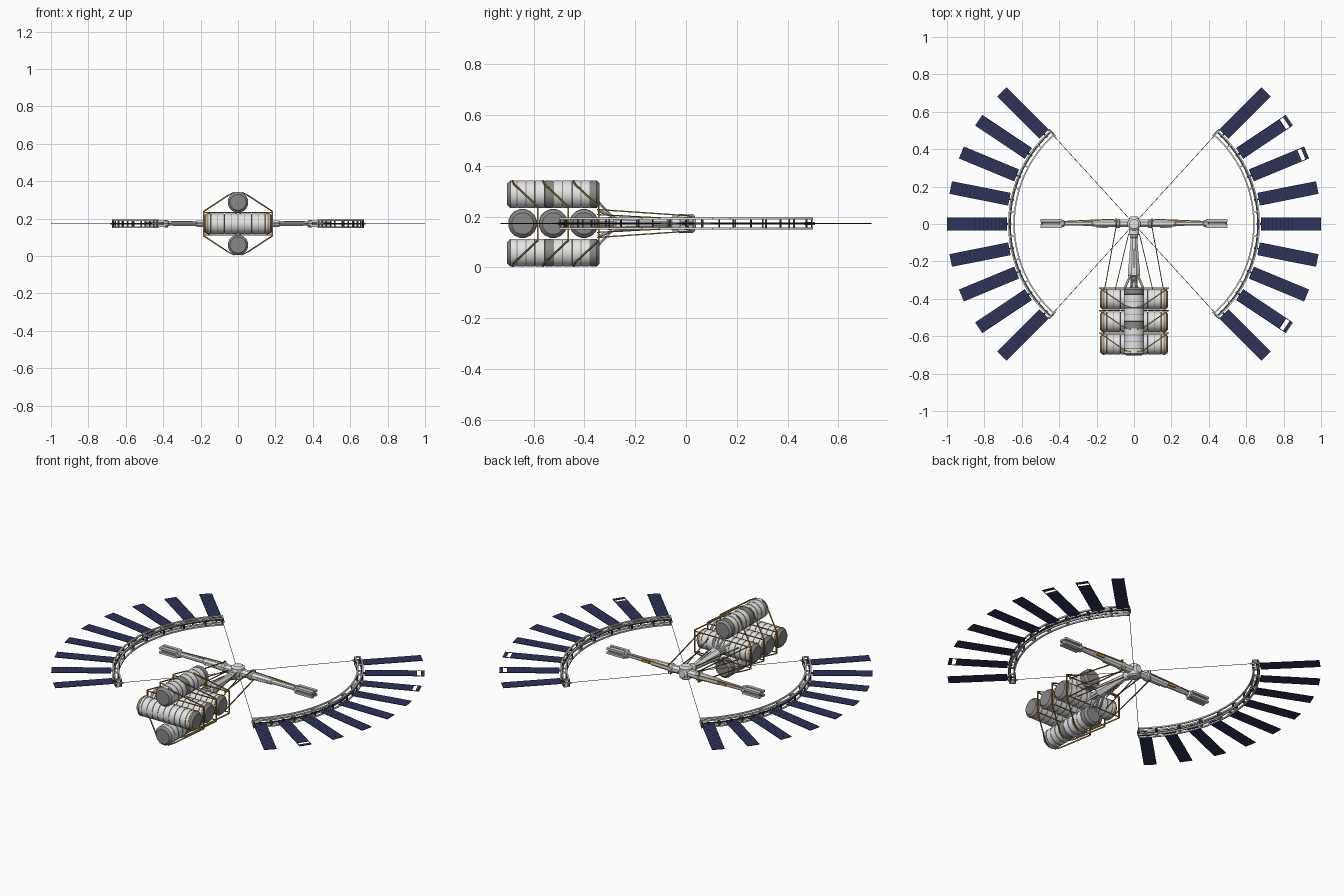
import bpy, bmesh, math
from mathutils import Matrix, Vector

if "Cube" in bpy.data.objects:
    bpy.data.objects.remove(bpy.data.objects["Cube"])

ZC = 0.173                       # height of the main plane
COLOURS = {
    "white_hull": (0.78, 0.78, 0.78), "light_grey": (0.62, 0.62, 0.62),
    "mid_grey": (0.25, 0.25, 0.25), "dark_grey": (0.06, 0.06, 0.06),
    "gold_strap": (0.50, 0.28, 0.05), "bronze_rod": (0.36, 0.22, 0.06),
    "panel_navy": (0.028, 0.035, 0.105), "panel_line": (0.012, 0.014, 0.035),
}
MATS = []
for name, c in COLOURS.items():
    m = bpy.data.materials.new(name)
    m.diffuse_color = (*c, 1)
    m.use_nodes = True
    m.node_tree.nodes["Principled BSDF"].inputs["Base Color"].default_value = m.diffuse_color
    MATS.append(m)
WHITE, LIGHT, MID, DARK, GOLD, BRONZE, NAVY, LINE = range(8)


def finish(name, bm):
    me = bpy.data.meshes.new(name)
    for m in MATS:
        me.materials.append(m)
    bmesh.ops.recalc_face_normals(bm, faces=bm.faces)
    for f in bm.faces:
        f.smooth = True
    bm.to_mesh(me)
    bm.free()
    me.set_sharp_from_angle(angle=math.radians(30))
    ob = bpy.data.objects.new(name, me)
    bpy.context.collection.objects.link(ob)
    return ob


def paint(verts, mi):
    for f in {f for v in verts for f in v.link_faces}:
        f.material_index = mi


def box(bm, size, loc, mi, base=Matrix()):
    mat = base @ Matrix.Translation(loc) @ Matrix.Diagonal((*size, 1))
    paint(bmesh.ops.create_cube(bm, size=1, matrix=mat)["verts"], mi)


def rod(bm, a, b, r, mi, n=6):
    a, b = Vector(a), Vector(b)
    d = b - a
    mat = (Matrix.Translation((a + b) / 2)
           @ d.to_track_quat('Z', 'Y').to_matrix().to_4x4() @ Matrix.Rotation(math.pi / n, 4, 'Z'))
    res = bmesh.ops.create_cone(bm, cap_ends=True, segments=n, radius1=r,
                                radius2=r, depth=d.length, matrix=mat)
    paint(res["verts"], mi)


def path(bm, pts, r, mi, n=6):
    for a, b in zip(pts, pts[1:]):
        rod(bm, a, b, r, mi, n)


def lathe(bm, prof, base, n=16):
    """prof: (distance along local z, radius, colour of the band that follows)"""
    rings = []
    for t, r, _ in prof:
        rings.append([bm.verts.new(base @ Vector((r * math.cos((i + .5) * math.tau / n),
                                                  r * math.sin((i + .5) * math.tau / n), t)))
                      for i in range(n)])
    for k in range(len(rings) - 1):
        for i in range(n):
            j = (i + 1) % n
            f = bm.faces.new((rings[k][i], rings[k][j], rings[k + 1][j], rings[k + 1][i]))
            f.material_index = prof[k][2]
    for ring, mi in ((rings[0], prof[0][2]), (rings[-1], prof[-1][2])):
        bm.faces.new(ring).material_index = mi


def polar(r, deg, z=0.0):
    a = math.radians(deg)
    return Vector((r * math.cos(a), r * math.sin(a), ZC + z))


# ---- tanks: ribbed drums with chamfered ends, optional grey sections
def tank(name, base, grey_bands=(), straps=()):
    L, R = 0.182, 0.0555
    colour = lambda t: MID if any(a <= t <= b for a, b in grey_bands) else WHITE
    prof = [(-L, 0.043, MID), (-L + 0.012, R, colour(-L + 0.013))]
    for i in range(9):
        t = -0.144 + i * 0.036
        prof += [(t - 0.002, R, MID), (t - 0.0015, R - 0.002, MID),
                 (t + 0.0015, R - 0.002, MID), (t + 0.002, R, colour(t + 0.01))]
    prof += [(L - 0.012, R, MID), (L, 0.043, MID)]
    bm = bmesh.new()
    lathe(bm, prof, base)
    for s in straps:
        lathe(bm, [(s - 0.003, R - 0.002, GOLD), (s - 0.003, R + 0.002, GOLD),
                   (s + 0.003, R + 0.002, GOLD), (s + 0.003, R - 0.002, GOLD)], base)
    finish(name, bm)


along_y = Matrix.Rotation(-math.pi / 2, 4, 'X')
along_x = Matrix.Rotation(math.pi / 2, 4, 'Y')
for nm, dz in (("upper_tank", 0.1145), ("lower_tank", -0.1145)):
    tank(nm, Matrix.Translation((0, -0.5215, ZC + dz)) @ along_y, [(-0.028, 0.0), (0.14, 0.19)])
ROWS = (-0.643, -0.5225, -0.402)
for k, y in enumerate(ROWS):
    tank(f"cross_tank_{k + 1}", Matrix.Translation((0, y, ZC)) @ along_x, (), (-0.162, 0.162))

# ---- rods caging the tanks
bm = bmesh.new()
for y in (-0.583, -0.463, -0.343):
    for s in (-1, 1):
        pts = [(s * 0.02, y - 0.1, ZC + 0.168), (s * 0.05, y - 0.092, ZC + 0.153),
               (s * 0.183, y, ZC + 0.066)]
        low = [(x, yy, 2 * ZC - z) for x, yy, z in reversed(pts)]
        path(bm, pts + low, 0.0042, BRONZE, 4)
    for sz in (-1, 1):
        rod(bm, (-0.183, y, ZC + sz * 0.06), (0.183, y, ZC + sz * 0.06), 0.0035, GOLD, 4)
finish("tank_cage", bm)

# ---- spine from hub to tanks
bm = bmesh.new()
lathe(bm, [(0.03, 0.024, WHITE), (0.07, 0.024, WHITE), (0.075, 0.019, WHITE), (0.20, 0.029, WHITE),
           (0.255, 0.036, WHITE), (0.275, 0.036, LIGHT), (0.285, 0.02, LIGHT), (0.345, 0.02, LIGHT)],
      Matrix.Translation((0, 0, ZC)) @ Matrix.Rotation(math.pi / 2, 4, 'X'), 8)
for sz in (-1, 1):      # dark service slots and gold fittings
    rod(bm, (0, -0.13, ZC + sz * 0.0205), (0, -0.235, ZC + sz * 0.030), 0.003, DARK, 4)
    box(bm, (0.03, 0.026, 0.008), (0, -0.295, ZC + sz * 0.021), GOLD)
    for sx in (-1, 1):
        rod(bm, (sx * 0.018, -0.27, ZC + sz * 0.022), (sx * 0.05, -0.345, ZC + sz * 0.05), 0.006, WHITE)
        rod(bm, (0, -0.28, ZC + sz * 0.015), (sx * 0.02, -0.345, ZC + sz * 0.085), 0.005, LIGHT)
finish("spine", bm)

# ---- stay rods between the arms and the tanks
bm = bmesh.new()
for sx in (-1, 1):
    for sz in (-1, 1):
        rod(bm, (sx * 0.09, 0.018, ZC + sz * 0.03), (sx * 0.157, -0.35, ZC + sz * 0.055), 0.0035, BRONZE, 4)
        rod(bm, (sx * 0.028, -0.05, ZC + sz * 0.02), (sx * 0.10, -0.35, ZC + sz * 0.035), 0.003, BRONZE, 4)
    rod(bm, (sx * 0.10, 0.018, ZC - 0.03), (sx * 0.10, 0.018, ZC + 0.03), 0.004, GOLD)
finish("stay_rods", bm)

# ---- hub
bm = bmesh.new()
lathe(bm, [(-0.038, 0.026, LIGHT), (-0.030, 0.036, WHITE), (0.030, 0.036, WHITE), (0.038, 0.026, WHITE)],
      Matrix.Translation((0, 0, ZC)), 12)
lathe(bm, [(-0.04, 0.02, WHITE), (-0.03, 0.028, WHITE), (0.055, 0.028, LIGHT), (0.06, 0.022, LIGHT)],
      Matrix.Translation((0, 0, ZC)) @ Matrix.Rotation(math.pi / 2, 4, 'X'), 12)
finish("hub", bm)

# ---- side arms with end modules
for side, s in (("left", -1), ("right", 1)):
    bm = bmesh.new()
    lathe(bm, [(0.02, 0.022, WHITE), (0.075, 0.022, WHITE), (0.08, 0.027, LIGHT), (0.095, 0.027, WHITE),
               (0.10, 0.021, WHITE), (0.22, 0.018, WHITE), (0.225, 0.014, WHITE), (0.37, 0.012, WHITE),
               (0.375, 0.021, LIGHT), (0.395, 0.021, MID), (0.397, 0.016, MID), (0.49, 0.016, MID),
               (0.497, 0.010, MID)],
          Matrix.Translation((0, 0.003, ZC)) @ Matrix.Rotation(s * math.pi / 2, 4, 'Y'), 8)
    for sy in (-1, 1):
        for sz in (-1, 1):     # module bars
            box(bm, (0.115, 0.018, 0.012), (s * 0.4425, 0.003 + sy * 0.0155, ZC + sz * 0.012), LIGHT)
    path(bm, [(s * 0.09, 0.026, ZC + 0.012), (s * 0.22, 0.021, ZC + 0.012), (s * 0.375, 0.014, ZC + 0.01)],
         0.0035, GOLD, 4)
    box(bm, (0.05, 0.008, 0.014), (s * 0.25, 0.018, ZC), GOLD)
    box(bm, (0.06, 0.008, 0.014), (s * 0.17, -0.018, ZC), WHITE)
    finish(side + "_arm", bm)

# ---- curved box trusses, rim cables and solar panels
CELLS, R0, R1 = 15, 0.678, 1.0
STEP = (R1 - R0) / CELLS
for side, mid in (("right", 0), ("left", 180)):
    bm = bmesh.new()
    arc = [mid - 48 + 96 * i / 32 for i in range(33)]
    for r in (0.641, 0.669):
        for z in (-0.019, 0.019):
            path(bm, [polar(r, a, z) for a in arc], 0.0055, WHITE, 4)
    path(bm, [polar(0.662, a) for a in arc], 0.005, DARK, 4)      # dark conduit
    frames = [mid - 47.7] + [mid - 39.375 + 11.25 * i for i in range(8)] + [mid + 47.7]
    for a in frames:
        for z in (-0.019, 0.019):
            rod(bm, polar(0.637, a, z), polar(0.673, a, z), 0.0055, WHITE, 4)
        for r in (0.641, 0.669):
            rod(bm, polar(r, a, -0.018), polar(r, a, 0.018), 0.005, DARK, 4)
    for i in range(9):          # panel mounts
        a = mid - 45 + 11.25 * i
        rod(bm, polar(0.655, a), polar(0.682, a), 0.005, DARK)
        rod(bm, polar(0.669, a, -0.018), polar(0.669, a, 0.018), 0.004, DARK)
    finish(side + "_truss", bm)

    bm = bmesh.new()
    for e in (-1, 1):
        rod(bm, (0, 0, ZC), polar(0.655, mid + e * 47.7), 0.0014, DARK, 5)
        rod(bm, polar(0.63, mid + e * 48, 0), polar(0.68, mid + e * 48, 0), 0.006, LIGHT)
    finish(side + "_cables", bm)

    for i in range(9):
        bm = bmesh.new()
        a = mid - 45 + 11.25 * i
        base = Matrix.Translation((0, 0, ZC)) @ Matrix.Rotation(math.radians(a), 4, 'Z')
        missing = side == "right" and i in (1, 6, 7)   # panels with one lost cell
        for c in range(CELLS):
            r = R0 + (c + 0.5) * STEP
            if missing and c == 13:
                for sy in (-1, 1):
                    box(bm, (STEP, 0.004, 0.003), (r, sy * 0.0325, 0), NAVY, base)
                continue
            box(bm, (STEP - 0.002, 0.069, 0.003), (r, 0, 0), NAVY, base)
            if c < CELLS - 1:
                box(bm, (0.002, 0.069, 0.0026), (r + STEP / 2, 0, 0), LINE, base)
        finish(f"{side}_solar_panel_{i + 1}", bm)
